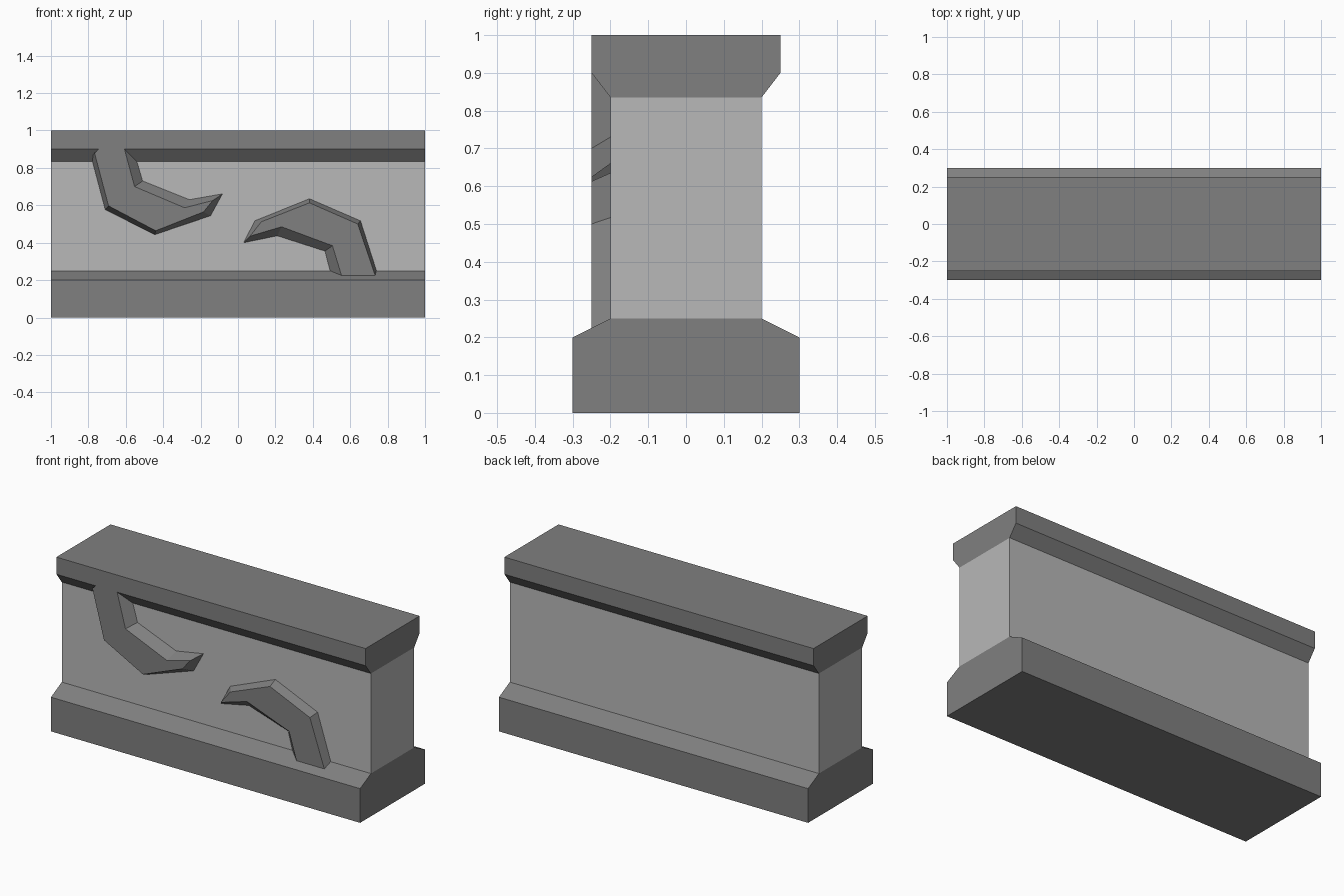
import bpy
import bmesh

cube = bpy.data.objects.get("Cube")
if cube:
    bpy.data.objects.remove(cube, do_unlink=True)


def material(name, value):
    mat = bpy.data.materials.new(name)
    mat.use_nodes = True
    colour = (value, value, value, 1)
    mat.diffuse_color = colour
    mat.node_tree.nodes["Principled BSDF"].inputs["Base Color"].default_value = colour
    return mat


dark_stone = material("dark stone", 0.215)
light_stone = material("light stone", 0.48)


def loft(name, ring_a, ring_b, mat, hidden):
    """Join two matching rings into a solid, then drop faces buried in other parts."""
    bm = bmesh.new()
    a = [bm.verts.new(p) for p in ring_a]
    b = [bm.verts.new(p) for p in ring_b]
    bm.faces.new(a)
    bm.faces.new(b)
    for i in range(len(a)):
        j = (i + 1) % len(a)
        bm.faces.new((a[i], a[j], b[j], b[i]))
    bmesh.ops.recalc_face_normals(bm, faces=bm.faces)
    buried = [f for f in bm.faces if hidden(f)]
    bmesh.ops.delete(bm, geom=buried, context="FACES")
    mesh = bpy.data.meshes.new(name)
    bm.to_mesh(mesh)
    bm.free()
    mesh.materials.append(mat)
    obj = bpy.data.objects.new(name, mesh)
    bpy.context.collection.objects.link(obj)
    return obj


BASE_TOP, CORNICE_BOTTOM = 0.25, 0.835


def course(name, half_profile, mat):
    """Mirror a (half depth, height) profile and run it along the wall."""
    loop = half_profile + [(-y, z) for y, z in reversed(half_profile)]

    def at_joint(f):
        z = f.calc_center_median().z
        return abs(f.normal.z) > 0.99 and min(abs(z - BASE_TOP), abs(z - CORNICE_BOTTOM)) < 0.001

    rings = [[(x, y, z) for y, z in loop] for x in (-1, 1)]
    loft(name, *rings, mat, at_joint)


# Wall courses
course("base", [(0.3, 0), (0.3, 0.2), (0.2, BASE_TOP)], dark_stone)
course("wall", [(0.2, BASE_TOP), (0.2, CORNICE_BOTTOM)], light_stone)
course("cornice", [(0.2, CORNICE_BOTTOM), (0.25, 0.9), (0.25, 1)], dark_stone)


def relief(name, back, front, root_z):
    """Raised ornament with bevelled sides, from outlines on the wall and in front."""
    def buried(f):
        on_wall = all(v.co.y > -0.201 for v in f.verts)
        at_root = all(abs(v.co.z - root_z) < 0.001 for v in f.verts)
        return on_wall or at_root

    loft(name, [(x, -0.2, z) for x, z in back],
         [(x, -0.25, z) for x, z in front], dark_stone, buried)


# Curling branches
relief("upper_branch",
       [(-.74, .9), (-.785, .86), (-.71, .577), (-.445, .443), (-.147, .544),
        (-.083, .661), (-.26, .63), (-.51, .73), (-.56, .9)],
       [(-.745, .9), (-.767, .88), (-.692, .597), (-.44, .464), (-.184, .565),
        (-.136, .625), (-.286, .587), (-.553, .7), (-.607, .9)], 0.9)
relief("lower_branch",
       [(.75, .22), (.655, .517), (.382, .635), (.09, .517),
        (.03, .4), (.21, .437), (.465, .355), (.5, .22)],
       [(.735, .22), (.64, .5), (.382, .613), (.125, .512),
        (.064, .435), (.233, .485), (.505, .384), (.555, .22)], 0.22)
